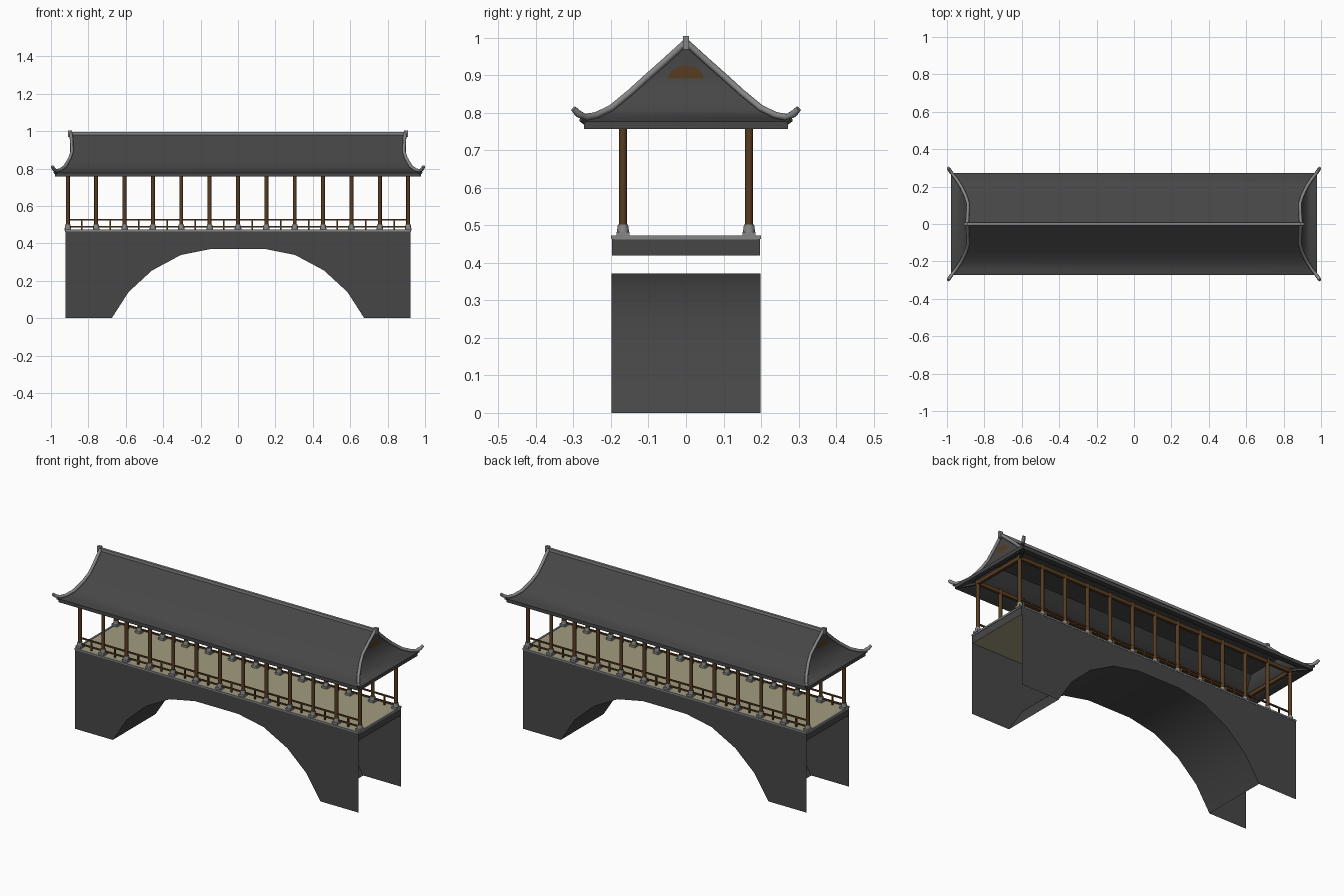
import bpy, bmesh, math
from mathutils import Vector

if "Cube" in bpy.data.objects:
    bpy.data.objects.remove(bpy.data.objects["Cube"])


def material(name, rgb):
    m = bpy.data.materials.new(name)
    m.diffuse_color = (*rgb, 1)
    m.use_nodes = True
    m.node_tree.nodes["Principled BSDF"].inputs["Base Color"].default_value = m.diffuse_color
    return m


DARK = material("dark_grey_tile", (0.062, 0.062, 0.062))
LIGHT = material("light_grey_stone", (0.24, 0.24, 0.24))
WOOD = material("brown_wood", (0.095, 0.045, 0.015))
PLANK = material("beige_planks", (0.36, 0.33, 0.215))


def finish(bm, name, *mats, smooth=None):
    me = bpy.data.meshes.new(name)
    bmesh.ops.recalc_face_normals(bm, faces=bm.faces)
    bm.to_mesh(me)
    bm.free()
    ob = bpy.data.objects.new(name, me)
    bpy.context.collection.objects.link(ob)
    for m in mats:
        me.materials.append(m)
    if smooth:
        bpy.ops.object.select_all(action='DESELECT')
        ob.select_set(True)
        bpy.context.view_layer.objects.active = ob
        bpy.ops.object.shade_smooth_by_angle(angle=math.radians(smooth))
    return ob


def box(bm, x0, x1, y0, y1, z0, z1):
    r = bmesh.ops.create_cube(bm, size=1)
    for v in r["verts"]:
        v.co = ((x0, x1)[v.co.x > 0], (y0, y1)[v.co.y > 0], (z0, z1)[v.co.z > 0])


def cone(bm, x, y, z0, z1, r0, r1, n):
    r = bmesh.ops.create_cone(bm, cap_ends=True, segments=n, radius1=r0, radius2=r1, depth=z1 - z0)
    bmesh.ops.translate(bm, verts=r["verts"], vec=(x, y, (z0 + z1) / 2))


def tube(bm, pts, radii, n=8):
    rings = []
    for i, p in enumerate(pts):
        d = (pts[min(i + 1, len(pts) - 1)] - pts[max(i - 1, 0)]).normalized()
        a = d.cross(Vector((0, 0, 1))).normalized()
        b = d.cross(a)
        rings.append([bm.verts.new(p + radii[i] * (a * math.cos(t) + b * math.sin(t)))
                      for t in (2 * math.pi * k / n for k in range(n))])
    for r, s in zip(rings, rings[1:]):
        for k in range(n):
            bm.faces.new((r[k], r[(k + 1) % n], s[(k + 1) % n], s[k]))
    bm.faces.new(rings[0])
    bm.faces.new(rings[-1])


# Arch outline, right half mirrored to the left
half = [(0.675, 0), (0.585, 0.14), (0.46, 0.255), (0.305, 0.338), (0.14, 0.371)]
arch = half + [(-x, z) for x, z in reversed(half)]

# Thin side walls
for side, label in ((-1, "front"), (1, "back")):
    bm = bmesh.new()
    outline = [(-0.922, 0), (-0.922, 0.466), (0.922, 0.466), (0.922, 0)] + arch
    bm.faces.new([bm.verts.new((x, side * 0.199, z)) for x, z in outline])
    finish(bm, label + "_wall", DARK)

# Arch vault, open hollow above it
bm = bmesh.new()
rows = [[bm.verts.new((x, y, z)) for y in (-0.199, 0.199)] for x, z in arch]
for a, b in zip(rows, rows[1:]):
    bm.faces.new((a[0], a[1], b[1], b[0]))
finish(bm, "arch_vault", DARK, smooth=40)

# Deck: planks above and below, dark ends
bm = bmesh.new()
box(bm, -0.921, 0.921, -0.197, 0.197, 0.42, 0.47)
deck = finish(bm, "deck", PLANK, DARK)
for p in deck.data.polygons:
    p.material_index = int(abs(p.normal.z) < 0.5)

# Stone edging around the deck
bm = bmesh.new()
for s in (-1, 1):
    box(bm, -0.924, 0.924, *sorted((s * 0.19, s * 0.2005)), 0.464, 0.473)
    box(bm, *sorted((s * 0.914, s * 0.924)), -0.19, 0.19, 0.462, 0.473)
finish(bm, "deck_edging", LIGHT)

# Columns, column bases, railings
ROW, BAYS, END = 0.168, 12, 0.91
step = 2 * END / BAYS
cols, bases, rails = bmesh.new(), bmesh.new(), bmesh.new()
for y in (-ROW, ROW):
    for i in range(BAYS + 1):
        x = -END + i * step
        cone(cols, x, y, 0.495, 0.785, 0.0105, 0.0105, 12)
        box(bases, x - 0.0175, x + 0.0175, y - 0.0175, y + 0.0175, 0.47, 0.482)
        cone(bases, x, y, 0.482, 0.502, 0.0165, 0.0135, 12)
        if i < BAYS:
            xm = x + step / 2
            box(rails, xm - 0.004, xm + 0.004, y - 0.004, y + 0.004, 0.47, 0.526)
    for z in (0.49, 0.526):
        box(rails, -END, END, y - 0.004, y + 0.004, z - 0.004, z + 0.004)
finish(cols, "columns", WOOD, smooth=40)
finish(bases, "column_bases", LIGHT, smooth=40)
finish(rails, "railings", WOOD)

# Beams on top of the columns
bm = bmesh.new()
for s in (-1, 1):
    box(bm, -0.92, 0.92, s * ROW - 0.008, s * ROW + 0.008, 0.759, 0.78)
    box(bm, s * END - 0.008, s * END + 0.008, -ROW, ROW, 0.759, 0.78)
finish(bm, "top_beams", WOOD)

# Hip-and-gable roof: levels of (x half length, y half width, z)
levels = [(0.888, 0, 0.985), (0.887, 0.055, 0.934), (0.886, 0.11, 0.885), (0.898, 0.15, 0.848),
          (0.922, 0.2, 0.807), (0.948, 0.24, 0.787), (0.978, 0.272, 0.777)]
bm = bmesh.new()
grid = [[bm.verts.new((sx * x, sy * y, z)) for sx, sy in ((-1, -1), (1, -1), (1, 1), (-1, 1))]
        for x, y, z in levels]
for i, (a, b) in enumerate(zip(grid, grid[1:])):
    for k in range(4):
        if k % 2 and i < 2:
            continue
        bm.faces.new((a[k], a[(k + 1) % 4], b[(k + 1) % 4], b[k]))
bmesh.ops.remove_doubles(bm, verts=bm.verts, dist=1e-5)
# gable triangles close the two ends above the hips
bmesh.ops.holes_fill(bm, edges=[e for e in bm.edges if e.is_boundary
                                and all(v.co.z > 0.88 for v in e.verts)], sides=8)
bmesh.ops.recalc_face_normals(bm, faces=bm.faces)
# eave fascia, dropping straight down from the roof edge
edge = [e for e in bm.edges if e.is_boundary]
ext = bmesh.ops.extrude_edge_only(bm, edges=edge)
bmesh.ops.translate(bm, vec=(0, 0, -0.02),
                    verts=[g for g in ext["geom"] if isinstance(g, bmesh.types.BMVert)])
finish(bm, "roof", DARK, smooth=30)

# Underside of the roof, just below the tiles
bm = bmesh.new()
under = [[bm.verts.new((sx * (x - 0.002), sy * y, z - 0.02))
          for sx, sy in ((-1, -1), (1, -1), (1, 1), (-1, 1))] for x, y, z in levels[2:]]
for a, b in zip(under, under[1:]):
    for k in range(4):
        bm.faces.new((a[k], a[(k + 1) % 4], b[(k + 1) % 4], b[k]))
bm.faces.new(under[0])
finish(bm, "roof_underside", DARK, smooth=30)

# Main ridge
bm = bmesh.new()
box(bm, -0.905, 0.905, -0.007, 0.007, 0.972, 0.995)
for s in (-1, 1):
    box(bm, *sorted((s * 0.888, s * 0.91)), -0.008, 0.008, 0.968, 1.004)
finish(bm, "main_ridge", LIGHT)

# Curved hip ridges with upturned tips
path = [(0.893, 0.0, 0.988), (0.889, 0.055, 0.938), (0.888, 0.11, 0.889), (0.9, 0.15, 0.853),
        (0.924, 0.2, 0.812), (0.95, 0.24, 0.793), (0.972, 0.268, 0.788), (0.986, 0.288, 0.798),
        (0.993, 0.3, 0.811)]
bm = bmesh.new()
for sx in (-1, 1):
    for sy in (-1, 1):
        tube(bm, [Vector((sx * x, sy * y, z)) for x, y, z in path], [0.009] * 7 + [0.01, 0.008])
        # dark corner rafter under each tip
finish(bm, "hip_ridges", LIGHT, smooth=50)

# Dark corner rafters under the tips
bm = bmesh.new()
for sx in (-1, 1):
    for sy in (-1, 1):
        tube(bm, [Vector((sx * x, sy * y, z)) for x, y, z in
                  ((0.91, 0.18, 0.772), (0.96, 0.255, 0.766), (0.982, 0.28, 0.782))],
             [0.009, 0.009, 0.006], 6)
finish(bm, "corner_rafters", DARK)

# Brown gable panels
bm = bmesh.new()
for s in (-1, 1):
    bm.faces.new([bm.verts.new((s * 0.8895, 0.048 * math.cos(t), 0.892 + 0.034 * math.sin(t)))
                  for t in (math.pi * k / 8 for k in range(9))])
finish(bm, "gable_panels", WOOD)
